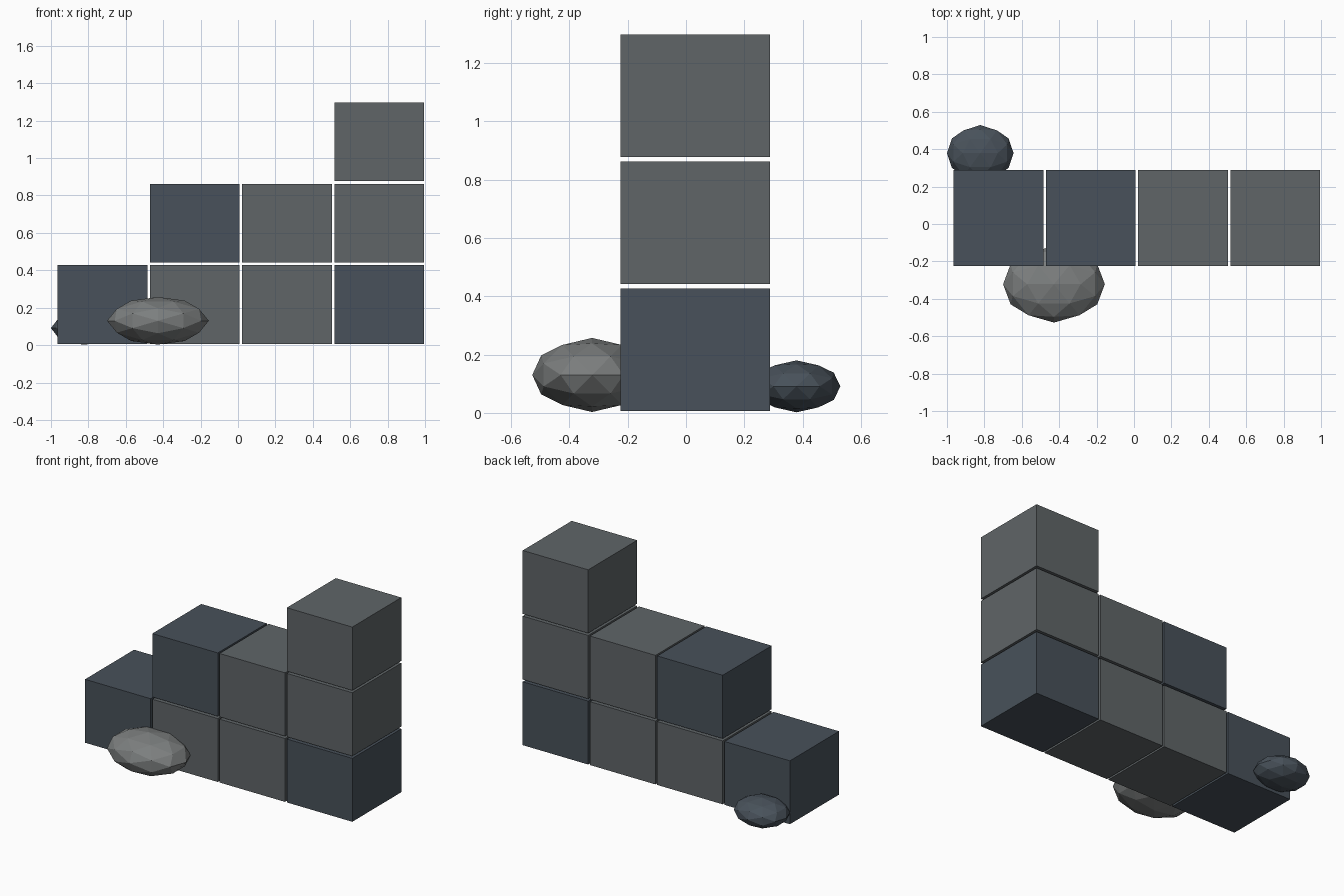
import bpy, bmesh
from mathutils import Vector
from itertools import combinations

if "Cube" in bpy.data.objects:
    bpy.data.objects.remove(bpy.data.objects["Cube"])


def material(name, rgb):
    m = bpy.data.materials.new(name)
    m.diffuse_color = (*rgb, 1)
    m.use_nodes = True
    m.node_tree.nodes["Principled BSDF"].inputs["Base Color"].default_value = m.diffuse_color
    return m


GREY = material("grey_stone", (0.115, 0.13, 0.137))
DARK = material("slate_stone", (0.065, 0.083, 0.103))
PALE = material("pale_rock", (0.20, 0.21, 0.21))


def make_object(name, bm, centre, mat):
    bmesh.ops.recalc_face_normals(bm, faces=bm.faces)
    mesh = bpy.data.meshes.new(name)
    bm.to_mesh(mesh)
    bm.free()
    obj = bpy.data.objects.new(name, mesh)
    obj.location = centre
    mesh.materials.append(mat)
    bpy.context.collection.objects.link(obj)
    return obj


def block(name, centre, size, mat):
    bm = bmesh.new()
    bmesh.ops.create_cube(bm, size=1)
    bmesh.ops.scale(bm, vec=size, verts=bm.verts)
    make_object(name, bm, centre, mat)


def rock(name, centre, radii, mat):
    # 80-sided faceted ball: icosahedron corners plus edge midpoints, hulled
    t = (1 + 5 ** 0.5) / 2
    corners = []
    for a in (-1, 1):
        for b in (-t, t):
            corners += [Vector(p) for p in ((a, 0, b), (b, a, 0), (0, b, a))]
    mids = [p + q for p, q in combinations(corners, 2) if (p - q).length < 2.1]
    bm = bmesh.new()
    for p in corners + mids:
        bm.verts.new(p.normalized())
    bmesh.ops.convex_hull(bm, input=bm.verts)
    bmesh.ops.scale(bm, vec=radii, verts=bm.verts)
    make_object(name, bm, centre, mat)


# Stepped wall: rows from the bottom, each entry is (column, material)
rows = [
    [(0, DARK), (1, GREY), (2, GREY), (3, DARK)],
    [(1, DARK), (2, GREY), (3, GREY)],
    [(3, GREY)],
]
for r, row in enumerate(rows):
    for c, mat in row:
        block(f"wall_block_{r + 1}_{c + 1}",
              (-0.724 + 0.493 * c, 0.032, 0.217 + 0.435 * r),
              (0.48, 0.513, 0.42), mat)

# Loose rocks at the foot of the wall
rock("front_rock", (-0.428, -0.322, 0.13), (0.272, 0.205, 0.127), PALE)
rock("back_rock", (-0.822, 0.379, 0.091), (0.178, 0.15, 0.089), DARK)
